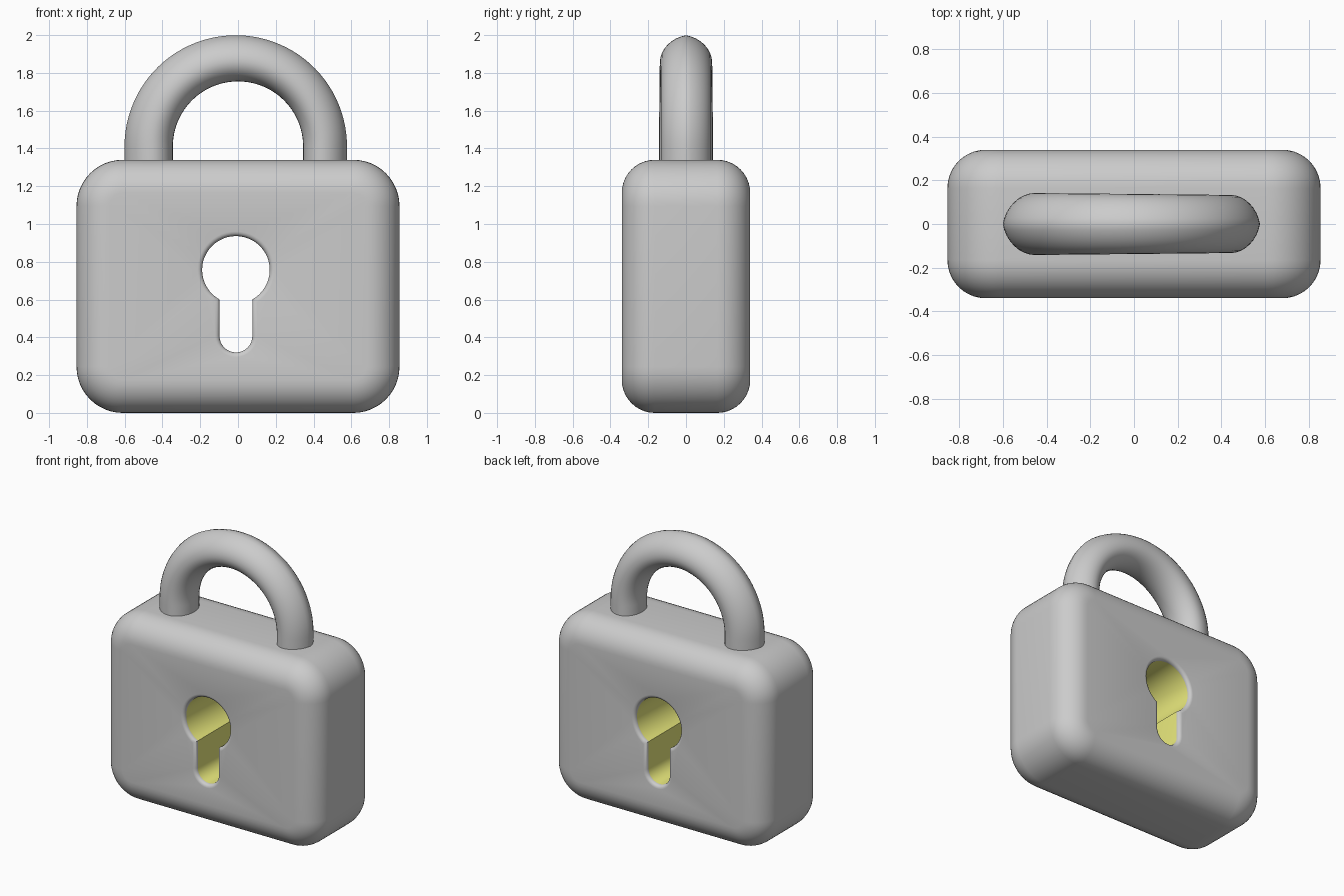
import bpy, bmesh
from math import sin, cos, pi, radians, sqrt, asin

if "Cube" in bpy.data.objects:
    bpy.data.objects.remove(bpy.data.objects["Cube"])


def finish(name, bm, mats=()):
    bmesh.ops.recalc_face_normals(bm, faces=bm.faces[:])
    me = bpy.data.meshes.new(name)
    bm.to_mesh(me)
    bm.free()
    ob = bpy.data.objects.new(name, me)
    bpy.context.collection.objects.link(ob)
    for m in mats:
        me.materials.append(m)
    bpy.ops.object.select_all(action='DESELECT')
    ob.select_set(True)
    bpy.context.view_layer.objects.active = ob
    bpy.ops.object.shade_smooth_by_angle(angle=radians(35))
    return ob


def bridge(bm, a, b, mat=0):
    n = len(a)
    for i in range(n):
        f = bm.faces.new((a[i], a[(i + 1) % n], b[(i + 1) % n], b[i]))
        f.material_index = mat


def ring(bm, outline, y):
    return [bm.verts.new((x, y, z)) for x, z in outline]


def arc(cx, cz, r, a0, a1, n):
    return [(cx + r * cos(a0 + (a1 - a0) * i / n), cz + r * sin(a0 + (a1 - a0) * i / n))
            for i in range(n + 1)]


def body_outline(inset):
    # rounded rectangle in the front plane
    R, hx, hz, cz = 0.245, 0.855, 0.67, 0.67
    pts = []
    for k, (sx, sz) in enumerate([(1, 1), (-1, 1), (-1, -1), (1, -1)]):
        pts += arc(sx * (hx - R), cz + sz * (hz - R), R - inset, k * pi / 2, (k + 1) * pi / 2, 12)
    return pts


def keyhole_outline(grow):
    # round head with a round-ended slot below
    cx, cz, r, w, zb = -0.011, 0.757, 0.179 + grow, 0.087 + grow, 0.407
    a = asin(w / r)
    return (arc(cx, cz, r, -pi / 2 + a, 1.5 * pi - a, 40)
            + arc(cx, zb, w, pi, 2 * pi, 16))


# Body: rounded block with a keyhole right through it
grey = bpy.data.materials.new("body_grey")
grey.diffuse_color = (0.8, 0.8, 0.8, 1)
grey.use_nodes = True
grey.node_tree.nodes["Principled BSDF"].inputs["Base Color"].default_value = grey.diffuse_color
yellow = bpy.data.materials.new("keyhole_yellow")
yellow.diffuse_color = (0.8, 0.8, 0.2, 1)
yellow.use_nodes = True
yellow.node_tree.nodes["Principled BSDF"].inputs["Base Color"].default_value = yellow.diffuse_color

HY, RB, LIP, STEPS = 0.34, 0.175, 0.025, 10
bm = bmesh.new()
outer, inner = [], []
for side in (-1, 1):
    o, k = [], []
    for i in range(STEPS + 1):
        t = pi / 2 * i / STEPS          # 0 = front face, 90 deg = side wall
        o.append(ring(bm, body_outline(RB * (1 - sin(t))), side * (HY - RB * (1 - cos(t)))))
    for i in range(5):
        t = pi / 2 * i / 4
        k.append(ring(bm, keyhole_outline(LIP * (1 - sin(t))), side * (HY - LIP * (1 - cos(t)))))
    for rings in (o, k):
        for a, b in zip(rings, rings[1:]):
            bridge(bm, a, b)
    # flat face between the rounded border and the keyhole lip
    edges = []
    for loop in (o[0], k[0]):
        edges += [bm.edges.get((loop[i - 1], loop[i])) for i in range(len(loop))]
    bmesh.ops.triangle_fill(bm, use_beauty=True, use_dissolve=False, edges=edges,
                            normal=(0, side, 0))
    outer.append(o[-1])
    inner.append(k[-1])
bridge(bm, outer[0], outer[1])
bridge(bm, inner[0], inner[1], 1)
finish("body", bm, (grey, yellow))

# Shackle: arch with a slightly pointed outer edge, a little thicker on the left
bm = bmesh.new()
CZ, N, M = 1.41, 48, 32
path = [(pi, -0.16), (pi, -0.08)]
path += [(pi * (1 - i / N), 0) for i in range(N + 1)]
path += [(0, -0.08), (0, -0.16)]
loops = []
for th, drop in path:
    left = (1 - cos(th)) / 2
    rin = 0.345
    rout = 0.577 + (0.601 - 0.577) * left
    h = 0.133 + 0.009 * left
    mid = rin + 0.43 * (rout - rin)
    loop = []
    for j in range(M):
        a = 2 * pi * j / M
        c, s = cos(a), sin(a)
        if c > 0:
            r = mid + (rout - mid) * (0.85 * c + 0.15 * (1 - abs(s)))
        else:
            r = mid + (mid - rin) * c
        loop.append(bm.verts.new((r * cos(th), h * s, CZ + r * sin(th) + drop)))
    loops.append(loop)
for a, b in zip(loops, loops[1:]):
    bridge(bm, a, b)
bm.faces.new(loops[0])
bm.faces.new(loops[-1])
finish("shackle", bm)
